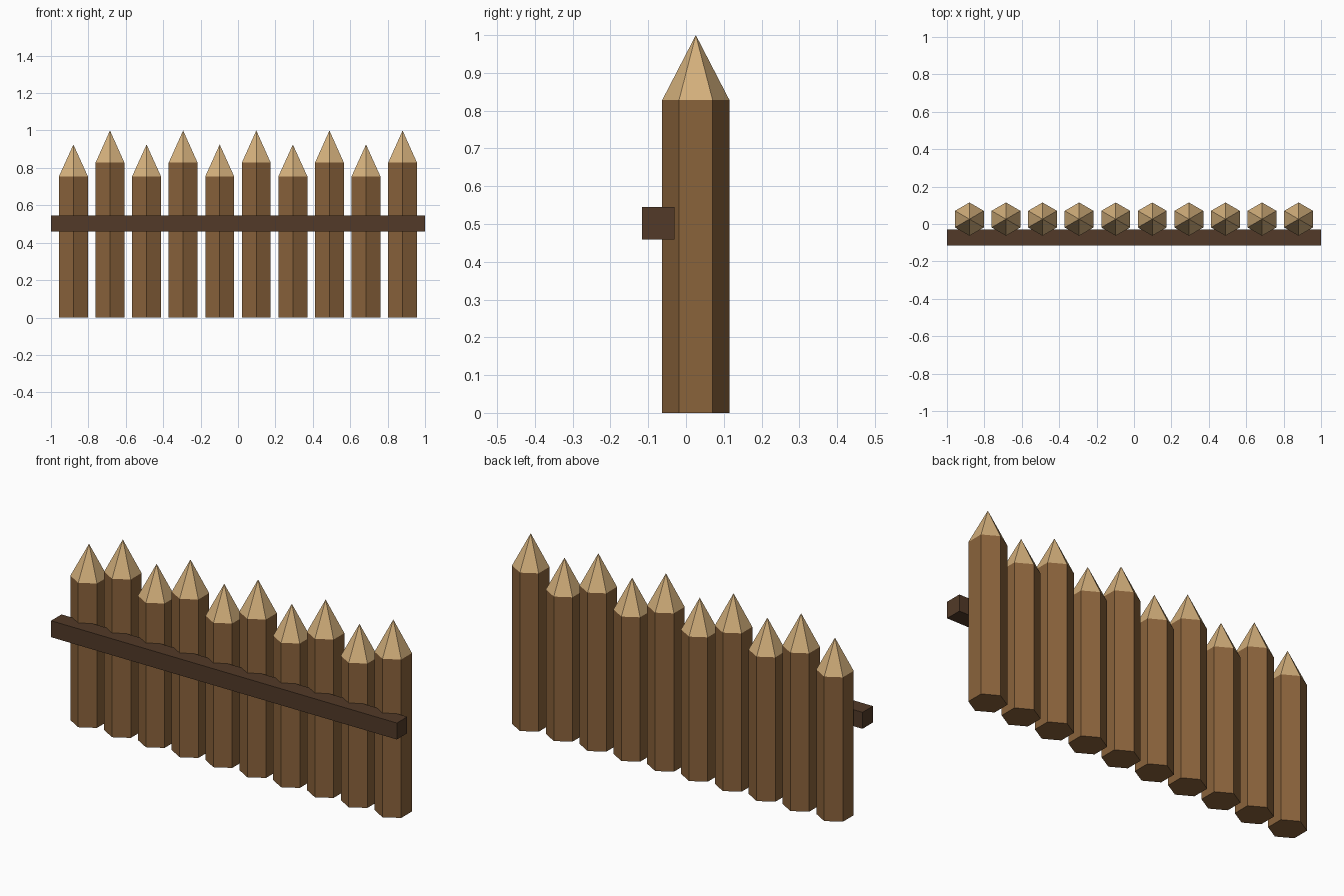
import bpy, bmesh, math

if "Cube" in bpy.data.objects:
    bpy.data.objects.remove(bpy.data.objects["Cube"])


def material(name, rgb):
    lin = [((c / 255 + 0.055) / 1.055) ** 2.4 for c in rgb]
    m = bpy.data.materials.new(name)
    m.diffuse_color = (*lin, 1)
    m.use_nodes = True
    m.node_tree.nodes["Principled BSDF"].inputs["Base Color"].default_value = m.diffuse_color
    return m


BARK = material("bark brown", (138, 99, 59))
CUT = material("cut wood tan", (212, 176, 124))
DARK = material("dark rail brown", (82, 58, 40))


def add_object(name, bm, mats):
    bmesh.ops.recalc_face_normals(bm, faces=bm.faces)
    me = bpy.data.meshes.new(name)
    bm.to_mesh(me)
    bm.free()
    for m in mats:
        me.materials.append(m)
    ob = bpy.data.objects.new(name, me)
    bpy.context.collection.objects.link(ob)
    return ob


def stake(name, x, shoulder, tip):
    """Six-sided log with a sharpened pale point."""
    r, y = 0.089, 0.026
    bm = bmesh.new()
    ring = [(x + r * math.sin(i * math.pi / 3), y + r * math.cos(i * math.pi / 3))
            for i in range(6)]
    low = [bm.verts.new((a, b, 0)) for a, b in ring]
    high = [bm.verts.new((a, b, shoulder)) for a, b in ring]
    apex = bm.verts.new((x, y, tip))
    bm.faces.new(low)
    for i in range(6):
        j = (i + 1) % 6
        bm.faces.new((low[i], low[j], high[j], high[i]))
        bm.faces.new((high[i], high[j], apex)).material_index = 1
    add_object(name, bm, [BARK, CUT])


# Stakes, alternating short and tall
for i in range(10):
    x = -0.88 + i * 1.76 / 9
    shoulder, tip = ((0.755, 0.925), (0.828, 1.0))[i % 2]
    stake(f"stake_{i + 1}", x, shoulder, tip)

# Cross rail on the front
bm = bmesh.new()
bmesh.ops.create_cube(bm, size=1)
for v in bm.verts:
    v.co = (v.co.x * 2, v.co.y * 0.086 - 0.073, v.co.z * 0.086 + 0.502)
add_object("cross_rail", bm, [DARK])
